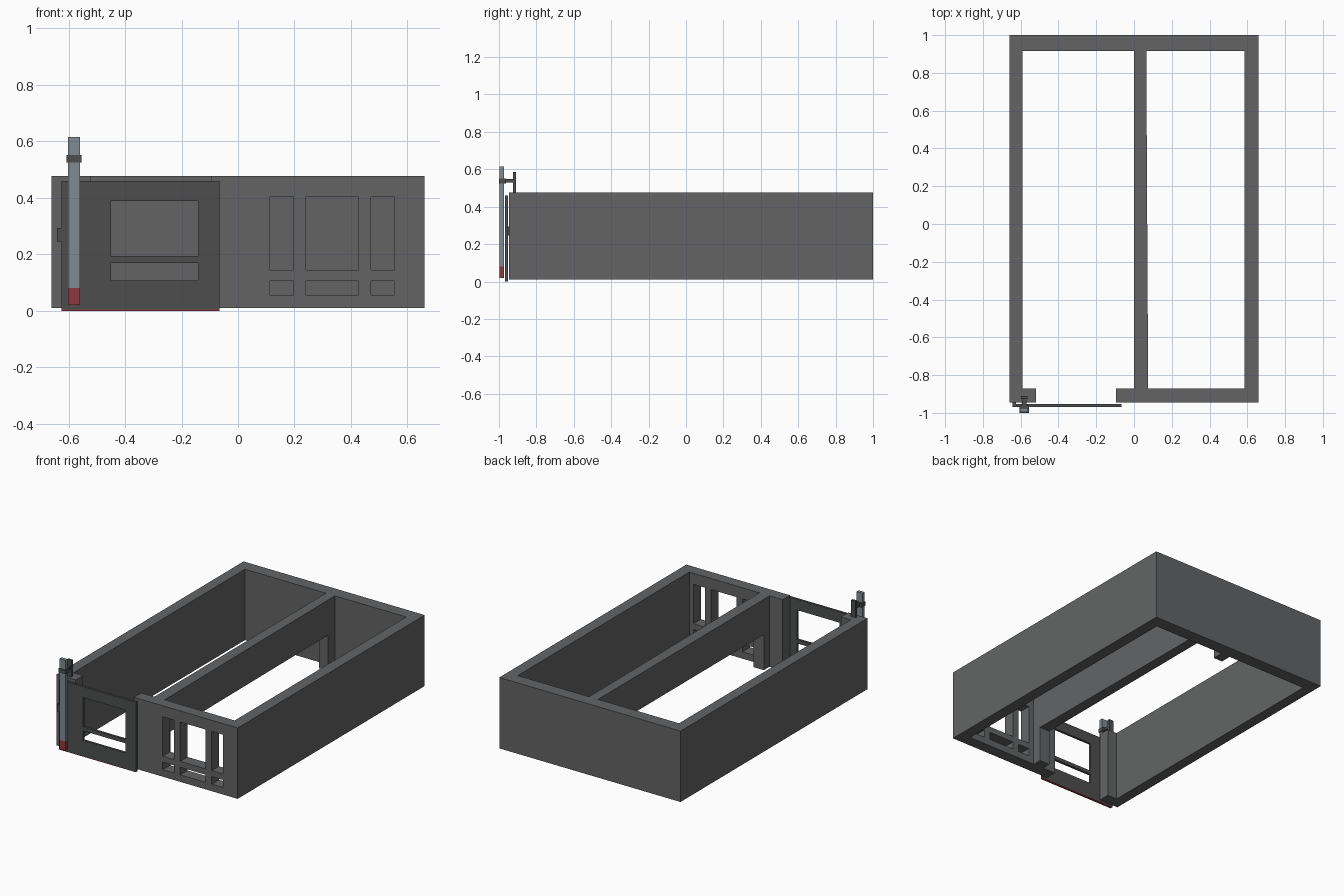
import bpy, bmesh

if "Cube" in bpy.data.objects:
    bpy.data.objects.remove(bpy.data.objects["Cube"])


def material(name, rgb):
    m = bpy.data.materials.new(name)
    m.diffuse_color = (*rgb, 1)
    m.use_nodes = True
    m.node_tree.nodes["Principled BSDF"].inputs["Base Color"].default_value = m.diffuse_color
    return m


WALL = material("wall_grey", (0.125, 0.127, 0.13))
DOOR = material("door_grey", (0.075, 0.076, 0.078))
STEEL = material("steel_grey", (0.22, 0.26, 0.29))
RED = material("red_tip", (0.27, 0.04, 0.05))


def prism(name, outline, z0, z1, mat=None):
    """Extrude a plan outline from z0 to z1."""
    bm = bmesh.new()
    face = bm.faces.new([bm.verts.new((x, y, z0)) for x, y in outline])
    top = bmesh.ops.extrude_face_region(bm, geom=[face])["geom"]
    verts = [g for g in top if isinstance(g, bmesh.types.BMVert)]
    bmesh.ops.translate(bm, verts=verts, vec=(0, 0, z1 - z0))
    bmesh.ops.recalc_face_normals(bm, faces=bm.faces[:])
    mesh = bpy.data.meshes.new(name)
    bm.to_mesh(mesh)
    bm.free()
    if mat:
        mesh.materials.append(mat)
    ob = bpy.data.objects.new(name, mesh)
    bpy.context.collection.objects.link(ob)
    return ob


def box(name, x, y, z, mat=None):
    plan = [(x[0], y[0]), (x[1], y[0]), (x[1], y[1]), (x[0], y[1])]
    return prism(name, plan, *z, mat)


def carve(ob, cutters):
    """Subtract each cutter and remove it."""
    bpy.context.view_layer.objects.active = ob
    for c in cutters:
        c.hide_render = True
        mod = ob.modifiers.new("cut", "BOOLEAN")
        mod.operation, mod.solver, mod.object = "DIFFERENCE", "EXACT", c
        bpy.ops.object.modifier_apply(modifier=mod.name)
        bpy.data.objects.remove(c)


# Walls: a solid block with two rooms, a doorway, a passage and windows cut out
walls = box("walls", (-0.66, 0.66), (-0.946, 1.0), (0.01, 0.477), WALL)
cuts = [
    box("left_room", (-0.59, 0.0), (-0.87, 0.915), (-0.1, 0.6)),
    prism("right_room", [(0.075, -0.87), (0.585, -0.87), (0.585, 0.915), (0.065, 0.915)], -0.1, 0.6),
    box("doorway", (-0.52, -0.095), (-1.1, -0.8), (-0.1, 0.6)),
    box("passage", (-0.05, 0.12), (-0.81, 0.842), (-0.1, 0.245)),
]
for x in ((0.114, 0.196), (0.241, 0.426), (0.471, 0.554)):
    for z in ((0.056, 0.106), (0.145, 0.404)):
        cuts.append(box("window", x, (-1.1, -0.8), z))
carve(walls, cuts)

# Sliding door with two panes, bottom seal and edge handle
door = box("door", (-0.626, -0.066), (-0.969, -0.953), (0.004, 0.46), DOOR)
carve(door, [box("pane", (-0.45, -0.142), (-1.1, -0.9), z)
             for z in ((0.107, 0.17), (0.195, 0.389))])
box("door_seal", (-0.626, -0.066), (-0.969, -0.953), (0.0, 0.004), RED)
box("door_handle", (-0.642, -0.626), (-0.968, -0.946), (0.245, 0.294), DOOR)

# Post with red tip in front of the door
box("post", (-0.603, -0.56), (-0.996, -0.974), (0.08, 0.615), STEEL)
box("post_tip", (-0.603, -0.56), (-0.996, -0.974), (0.02, 0.08), RED)

# Clip around the post, arm and plate standing on the wall
cx, cy, cz = (-0.607, -0.555), (-1.0, -0.962), (0.525, 0.552)
clip = box("clip", cx, cy, cz, DOOR)
carve(clip, [box("clip_hole", (-0.603, -0.56), (-0.996, -0.974), (0.4, 0.7))])
box("clip_arm", (-0.592, -0.57), (-0.962, -0.926), (0.53, 0.547), DOOR)
box("clip_plate", (-0.598, -0.565), (-0.926, -0.91), (0.477, 0.585), DOOR)
